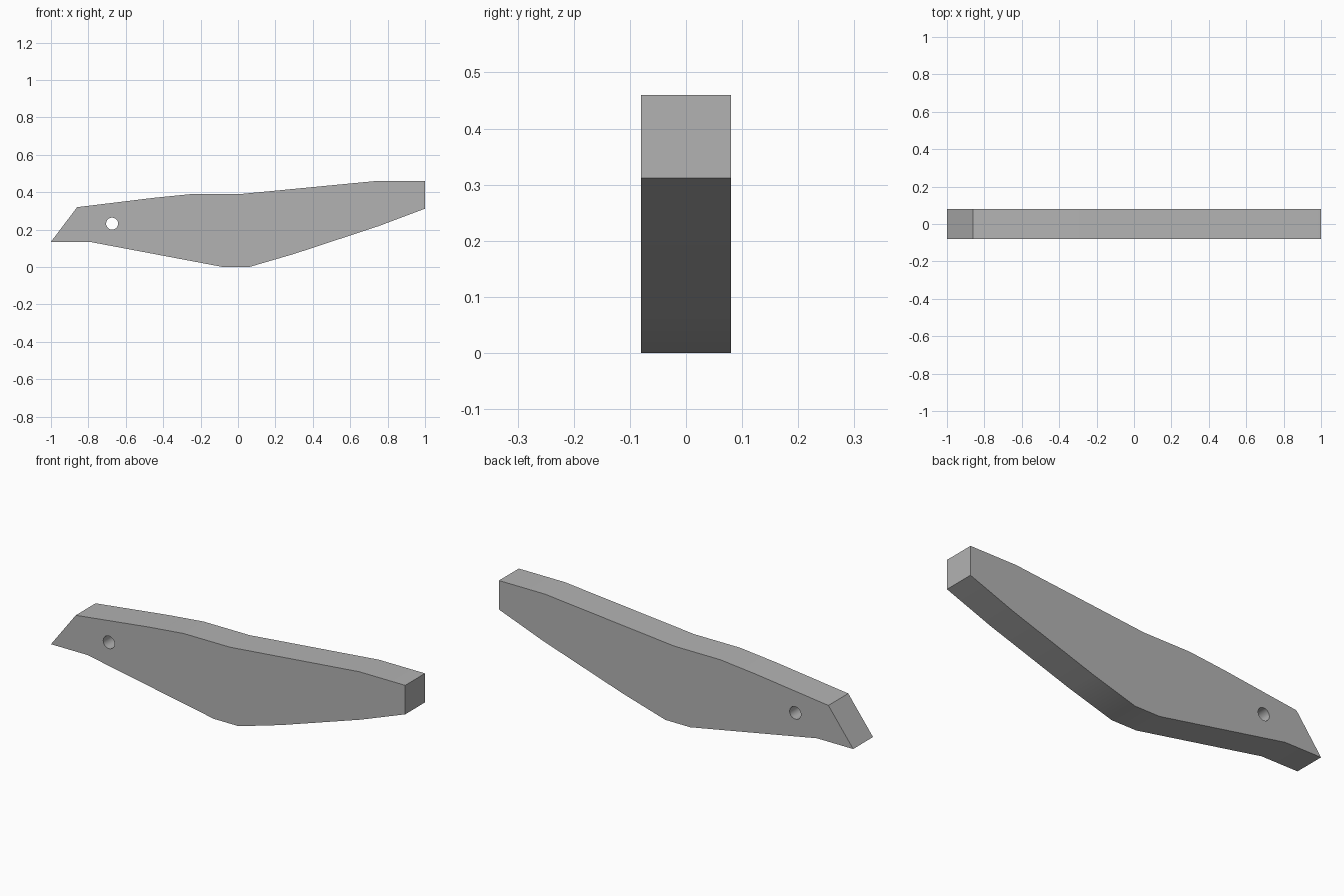
import bpy
from math import cos, sin, pi, radians

cube = bpy.data.objects.get("Cube")
if cube:
    bpy.data.objects.remove(cube, do_unlink=True)

HALF_THICKNESS = 0.08

grey = bpy.data.materials.new("plain grey")
grey.use_nodes = True
grey.diffuse_color = (0.45, 0.45, 0.45, 1)
grey.node_tree.nodes["Principled BSDF"].inputs["Base Color"].default_value = grey.diffuse_color


def add_loop(curve, points):
    spline = curve.splines.new('POLY')
    spline.points.add(len(points) - 1)
    for p, (x, z) in zip(spline.points, points):
        p.co = (x, z, 0, 1)
    spline.use_cyclic_u = True


# Side outline of the lever plate: underside left to right, then back along the top
outline = [(-1, 0.135), (-0.795, 0.135), (-0.08, 0), (0.06, 0), (0.3, 0.07),
           (0.75, 0.218), (1, 0.312), (1, 0.46), (0.74, 0.46), (0.01, 0.39),
           (-0.25, 0.39), (-0.45, 0.37), (-0.86, 0.32)]

# Round pivot hole
SIDES = 32
hole = [(-0.673 + 0.032 * cos(2 * pi * i / SIDES), 0.232 + 0.032 * sin(2 * pi * i / SIDES))
        for i in range(SIDES)]

# Extruded plate standing upright
curve = bpy.data.curves.new("lever_plate", 'CURVE')
curve.dimensions = '2D'
curve.fill_mode = 'BOTH'
curve.extrude = HALF_THICKNESS
add_loop(curve, outline)
add_loop(curve, hole)
curve.materials.append(grey)

plate = bpy.data.objects.new("lever_plate", curve)
bpy.context.collection.objects.link(plate)
plate.rotation_euler.x = radians(90)

bpy.ops.object.select_all(action='DESELECT')
plate.select_set(True)
bpy.context.view_layer.objects.active = plate
bpy.ops.object.convert(target='MESH')
plate = bpy.context.object

# Merge the caps to the walls so the solid is closed
bpy.ops.object.mode_set(mode='EDIT')
bpy.ops.mesh.select_all(action='SELECT')
bpy.ops.mesh.remove_doubles(threshold=0.0005)
bpy.ops.mesh.normals_make_consistent(inside=False)
bpy.ops.object.mode_set(mode='OBJECT')
bpy.ops.object.shade_smooth_by_angle(angle=radians(30))
